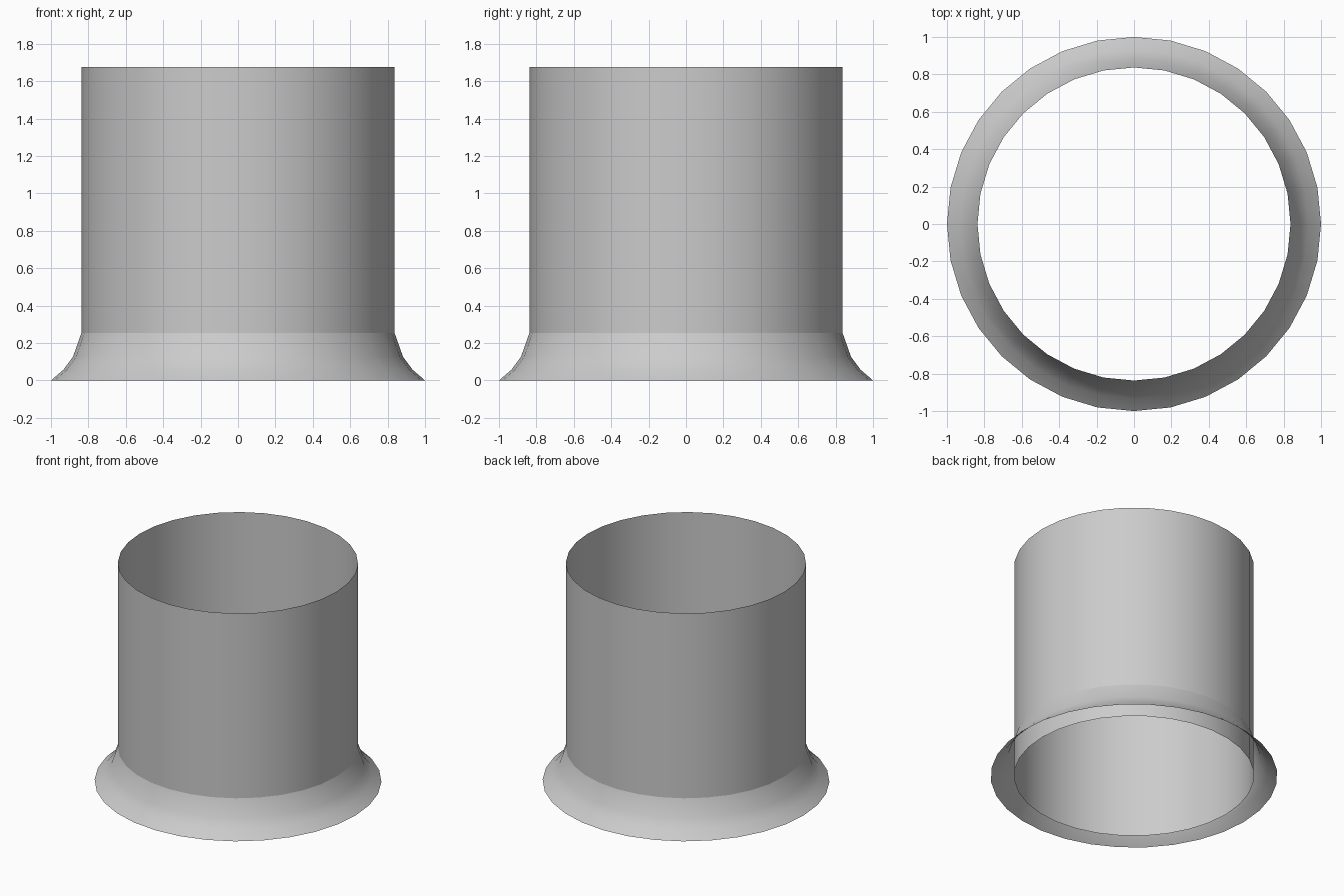
import bpy
from math import cos, sin, tau

if "Cube" in bpy.data.objects:
    bpy.data.objects.remove(bpy.data.objects["Cube"])

SIDES = 32
TUBE_RADIUS = 0.837


def lathe(name, profile):
    """Revolve an open (radius, height) profile around z, leaving the ends open."""
    verts = [(r * cos(tau * i / SIDES), r * sin(tau * i / SIDES), z)
             for r, z in profile for i in range(SIDES)]
    faces = []
    for k in range(len(profile) - 1):
        for i in range(SIDES):
            j = (i + 1) % SIDES
            a, b = k * SIDES, (k + 1) * SIDES
            faces.append((a + i, a + j, b + j, b + i))
    mesh = bpy.data.meshes.new(name)
    mesh.from_pydata(verts, [], faces)
    mesh.shade_smooth()
    obj = bpy.data.objects.new(name, mesh)
    bpy.context.collection.objects.link(obj)
    return obj


# Thin open tube running down to the ground
lathe("tube", [(TUBE_RADIUS, 0), (TUBE_RADIUS, 1.677)])

# Concave flared skirt around the foot of the tube, open underneath
lathe("flared_skirt", [(1, 0), (0.933, 0.058), (0.882, 0.127), (TUBE_RADIUS, 0.255)])
